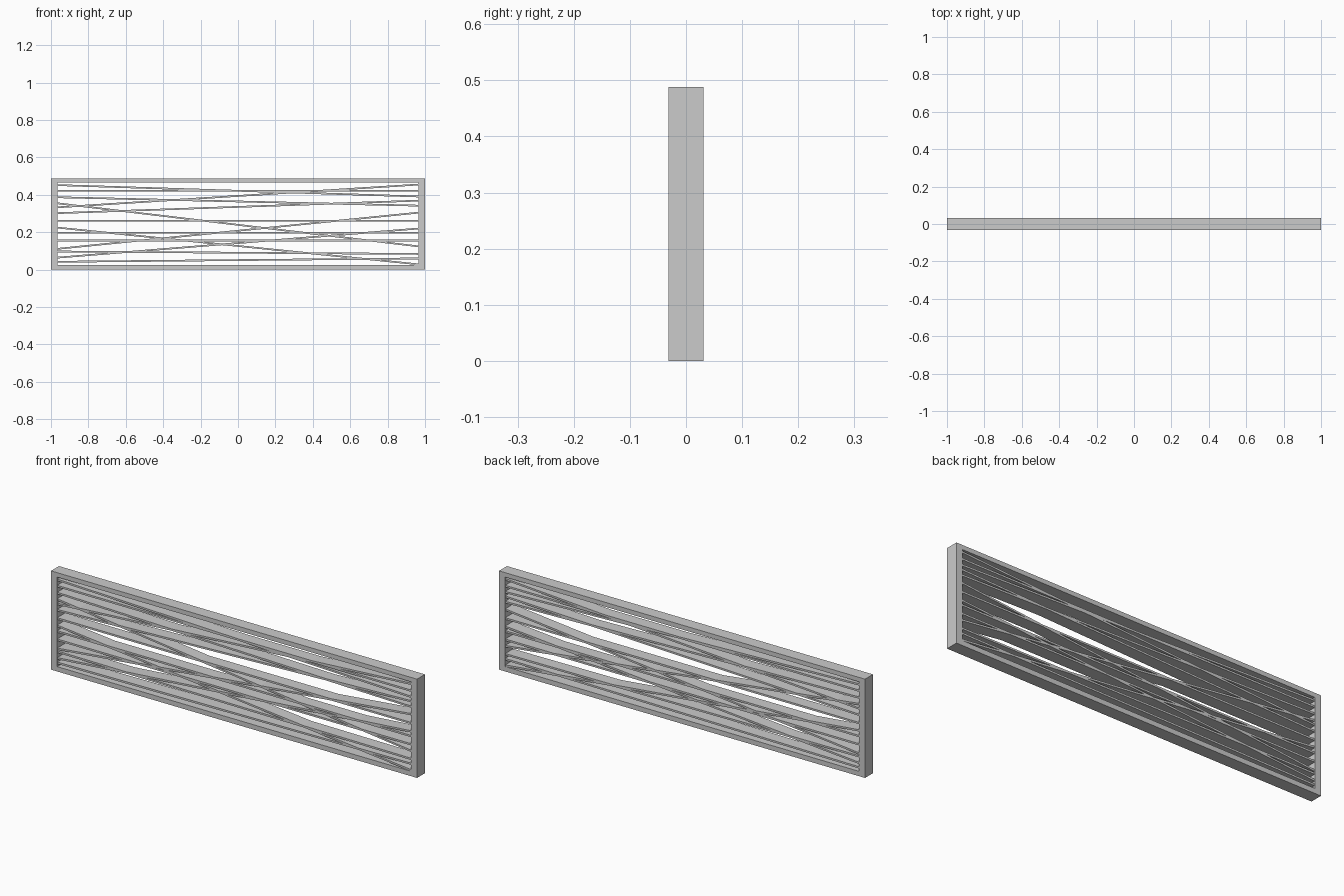
import bpy

if "Cube" in bpy.data.objects:
    bpy.data.objects.remove(bpy.data.objects["Cube"])

W, H, D = 1.0, 0.488, 0.031        # half width, height, half depth
IX, Z0, Z1 = 0.966, 0.024, 0.466   # frame opening


def make_object(name, verts, faces):
    mesh = bpy.data.meshes.new(name)
    mesh.from_pydata(verts, [], faces)
    mesh.update()
    obj = bpy.data.objects.new(name, mesh)
    bpy.context.collection.objects.link(obj)
    return obj


# Outer frame: one closed rectangular ring
outer = [(-W, 0), (W, 0), (W, H), (-W, H)]
inner = [(-IX, Z0), (IX, Z0), (IX, Z1), (-IX, Z1)]
verts = [(x, y, z) for y in (-D, D) for x, z in outer + inner]
faces = []
for i in range(4):
    j = (i + 1) % 4
    faces += [(i, j, 4 + j, 4 + i),              # front
              (8 + j, 8 + i, 12 + i, 12 + j),    # back
              (j, i, 8 + i, 8 + j),              # outside
              (4 + i, 4 + j, 12 + j, 12 + i)]    # inside
make_object("frame", verts, faces)

# Slats: straight boards given by centre height at the left and right end
slats = [(0.452, 0.391), (0.421, 0.421), (0.387, 0.342), (0.355, 0.124),
         (0.333, 0.455), (0.302, 0.369), (0.261, 0.261), (0.225, 0.028),
         (0.197, 0.197), (0.156, 0.156), (0.111, 0.305), (0.097, 0.084),
         (0.064, 0.220), (0.042, 0.060)]
T, SD, SX = 0.0045, 0.0305, 0.968   # half thickness, half depth, half length
for n, (zl, zr) in enumerate(slats, 1):
    profile = [(-SX, zl - T), (SX, zr - T), (SX, zr + T), (-SX, zl + T)]
    verts = [(x, y, z) for y in (-SD, SD) for x, z in profile]
    faces = [(0, 1, 2, 3), (7, 6, 5, 4)]
    for i in range(4):
        j = (i + 1) % 4
        faces.append((j, i, 4 + i, 4 + j))
    make_object(f"slat_{n:02d}", verts, faces)
